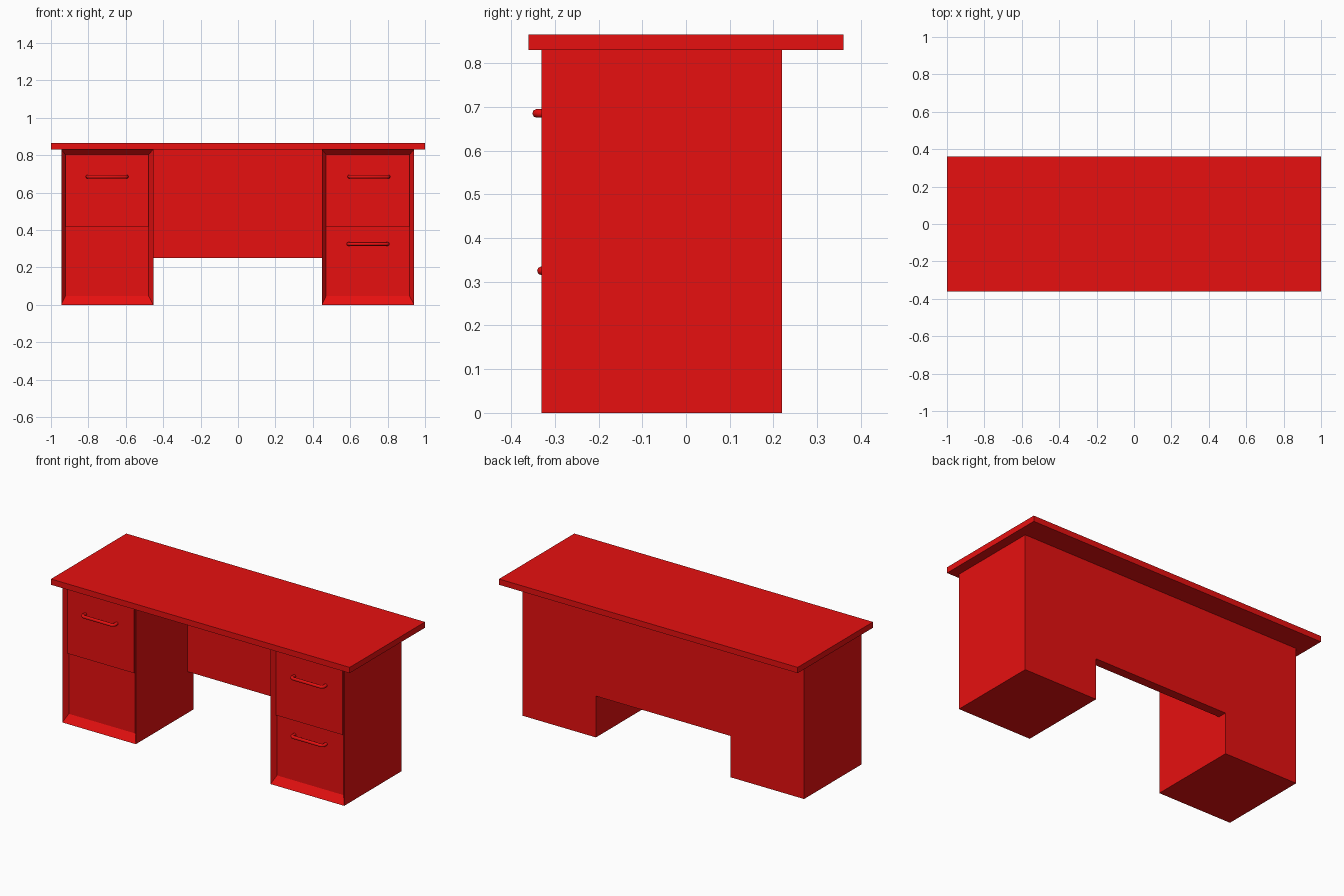
import bpy, bmesh

if "Cube" in bpy.data.objects:
    bpy.data.objects.remove(bpy.data.objects["Cube"])

red = bpy.data.materials.new("red_paint")
red.diffuse_color = (0.8, 0.005, 0.005, 1)
red.use_nodes = True
red.node_tree.nodes["Principled BSDF"].inputs["Base Color"].default_value = red.diffuse_color


def loft(name, rings):
    """Closed solid through rectangles (x0, x1, z0, z1, y), first and last capped."""
    bm = bmesh.new()
    loops = [[bm.verts.new(p) for p in ((x0, y, z0), (x1, y, z0), (x1, y, z1), (x0, y, z1))]
             for x0, x1, z0, z1, y in rings]
    for a, b in zip(loops, loops[1:]):
        for i in range(4):
            j = (i + 1) % 4
            bm.faces.new((a[i], a[j], b[j], b[i]))
    bm.faces.new(loops[0])
    bm.faces.new(loops[-1])
    bmesh.ops.recalc_face_normals(bm, faces=bm.faces)
    me = bpy.data.meshes.new(name)
    bm.to_mesh(me)
    bm.free()
    me.materials.append(red)
    ob = bpy.data.objects.new(name, me)
    bpy.context.collection.objects.link(ob)
    return ob


def box(name, x0, x1, y0, y1, z0, z1):
    return loft(name, [(x0, x1, z0, z1, y1), (x0, x1, z0, z1, y0)])


def handle(name, cx, cz, y_drawer, y_front):
    """Bent pull bar whose ends turn back into the drawer front."""
    r, w = 0.01, 0.105
    yb = y_front + r
    path = [(-w, y_drawer + 0.005), (-w, yb + 0.008), (-w + 0.01, yb),
            (w - 0.01, yb), (w, yb + 0.008), (w, y_drawer + 0.005)]
    cu = bpy.data.curves.new(name, 'CURVE')
    cu.dimensions = '3D'
    cu.bevel_depth = r
    cu.bevel_resolution = 2
    cu.use_fill_caps = True
    sp = cu.splines.new('POLY')
    sp.points.add(len(path) - 1)
    for p, (x, y) in zip(sp.points, path):
        p.co = (cx + x, y, cz, 1)
    cu.materials.append(red)
    ob = bpy.data.objects.new(name, cu)
    bpy.context.collection.objects.link(ob)


# Desk top and the modesty panel at the back
box("desk_top", -1, 1, -0.36, 0.36, 0.83, 0.865)
box("back_panel", -0.455, 0.45, 0.165, 0.22, 0.25, 0.83)

# Pedestals with a sloped frame around the recessed lower front, and raised upper drawers
for side, x0, x1 in (("left", -0.945, -0.453), ("right", 0.449, 0.942)):
    i0, i1 = x0 + 0.022, x1 - 0.025
    loft(side + "_pedestal", [(x0, x1, 0, 0.83, 0.22), (x0, x1, 0, 0.83, -0.33),
                              (i0, i1, 0.047, 0.803, -0.30)])
    box(side + "_upper_drawer", i0, i1, -0.31, -0.295, 0.415, 0.803)

# Pull handles; the lower left front has none
handle("left_upper_handle", -0.7, 0.685, -0.31, -0.352)
handle("right_upper_handle", 0.7, 0.685, -0.31, -0.352)
handle("right_lower_handle", 0.695, 0.325, -0.30, -0.341)
